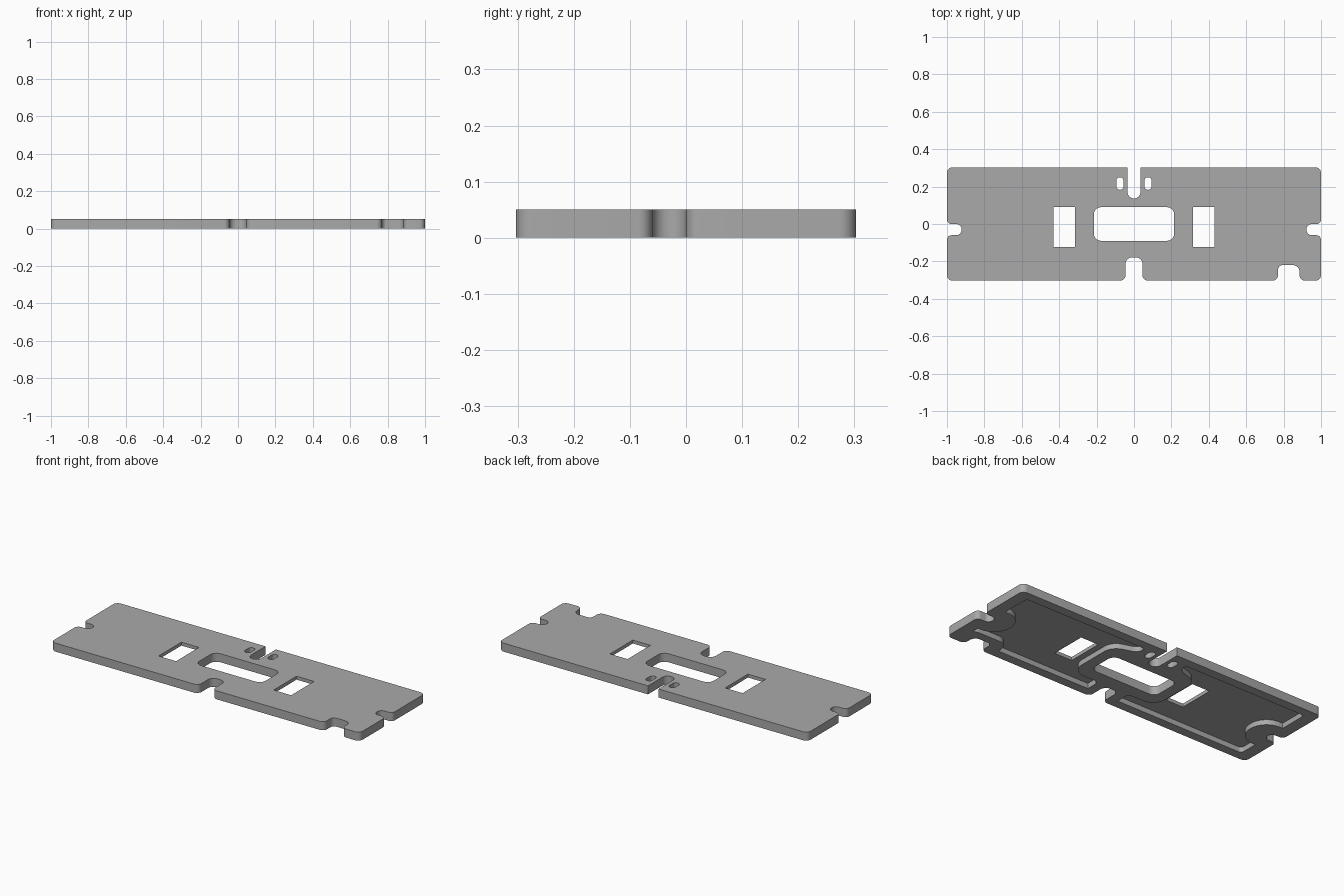
import bpy, bmesh, math
from mathutils import Vector

if "Cube" in bpy.data.objects:
    bpy.data.objects.remove(bpy.data.objects["Cube"])

TOP, FLOOR = 0.05, 0.03

grey = bpy.data.materials.new("plain grey")
grey.use_nodes = True
grey.diffuse_color = (0.4, 0.4, 0.4, 1)
grey.node_tree.nodes["Principled BSDF"].inputs["Base Color"].default_value = (0.4, 0.4, 0.4, 1)


def rounded(points, steps=8):
    """Replace each (x, y, radius) corner by a tangent arc."""
    out = []
    for i, (x, y, r) in enumerate(points):
        p = Vector((x, y))
        if r == 0:
            out.append(p)
            continue
        a = (Vector(points[i - 1][:2]) - p).normalized()
        b = (Vector(points[(i + 1) % len(points)][:2]) - p).normalized()
        half = a.angle(b) / 2
        centre = p + (a + b).normalized() * (r / math.sin(half))
        start = p + a * (r / math.tan(half)) - centre
        end = p + b * (r / math.tan(half)) - centre
        turn = math.atan2(start.x * end.y - start.y * end.x, start.dot(end))
        for k in range(steps + 1):
            t = turn * k / steps
            out.append(centre + Vector((start.x * math.cos(t) - start.y * math.sin(t),
                                        start.x * math.sin(t) + start.y * math.cos(t))))
    return out


def prism(name, points, z0, z1):
    bm = bmesh.new()
    face = bm.faces.new([bm.verts.new((p.x, p.y, z0)) for p in rounded(points)])
    up = bmesh.ops.extrude_face_region(bm, geom=[face])["geom"]
    bmesh.ops.translate(bm, vec=(0, 0, z1 - z0),
                        verts=[v for v in up if isinstance(v, bmesh.types.BMVert)])
    bmesh.ops.remove_doubles(bm, verts=bm.verts, dist=1e-5)
    bmesh.ops.recalc_face_normals(bm, faces=bm.faces)
    mesh = bpy.data.meshes.new(name)
    bm.to_mesh(mesh)
    bm.free()
    mesh.materials.append(grey)
    obj = bpy.data.objects.new(name, mesh)
    bpy.context.collection.objects.link(obj)
    return obj


def box(x0, x1, y0, y1, r=0):
    return [(x0, y0, r), (x1, y0, r), (x1, y1, r), (x0, y1, r)]


def cut(target, cutter):
    """Subtract the cutter and discard it."""
    mod = target.modifiers.new("cut", "BOOLEAN")
    mod.operation, mod.solver, mod.object = "DIFFERENCE", "EXACT", cutter
    bpy.context.view_layer.objects.active = target
    bpy.ops.object.modifier_apply(modifier=mod.name)
    bpy.data.objects.remove(cutter)


# Plate outline, anticlockwise from the front left, with edge notches
def end_notch(s):
    pts = [(s, -0.06, 0.025), (s * 0.922, -0.06, 0.029),
           (s * 0.922, 0, 0.029), (s, 0, 0.025)]
    return pts if s > 0 else pts[::-1]


outline = [(-1, -0.303, 0.03),
           (-0.045, -0.303, 0.03), (-0.045, -0.178, 0.035),
           (0.045, -0.178, 0.035), (0.045, -0.303, 0.03),
           (0.77, -0.303, 0.03), (0.77, -0.22, 0.025),
           (0.885, -0.22, 0.035), (0.885, -0.303, 0.03),
           (1, -0.303, 0.03), *end_notch(1), (1, 0.303, 0.03),
           (0.034, 0.303, 0), (0.034, 0.137, 0.033),
           (-0.034, 0.137, 0.033), (-0.034, 0.303, 0),
           (-1, 0.303, 0.03), *end_notch(-1)]
plate = prism("plate", outline, 0, TOP)

# Through openings
cut(plate, prism("centre_opening", box(-0.215, 0.215, -0.09, 0.09, 0.04), -0.1, 0.1))
for s in (-1, 1):
    cx = s * 0.373
    cut(plate, prism("window", box(cx - 0.057, cx + 0.057, -0.122, 0.09), -0.1, 0.1))
    cx = s * 0.075
    cut(plate, prism("small_slot", box(cx - 0.019, cx + 0.019, 0.183, 0.25, 0.0185), -0.1, 0.1))

# Underside pocket, leaving a rim, a centre web and pads round the notches
pocket = prism("pocket", box(-0.93, 0.93, -0.25, 0.25, 0.02), -0.02, FLOOR)
half_web = [(0.1, -0.4, 0), (0.1, -0.165, 0.03), (0.28, -0.165, 0.08),
            (0.28, 0.155, 0.08), (0.14, 0.2, 0.04), (0.14, 0.4, 0)]
web = half_web + [(-x, y, r) for x, y, r in reversed(half_web)]
cut(pocket, prism("centre_web", web, -0.1, 0.1))
for s in (-1, 1):
    cx = s * 0.93
    cut(pocket, prism("end_pad", box(cx - 0.125, cx + 0.125, -0.14, 0.08, 0.105), -0.1, 0.1))
cut(pocket, prism("notch_pad", box(0.7, 0.955, -0.4, -0.17, 0.06), -0.1, 0.1))
cut(plate, pocket)

# Crisp edges with smooth rounded corners
bpy.ops.object.select_all(action="DESELECT")
plate.select_set(True)
bpy.context.view_layer.objects.active = plate
bpy.ops.object.shade_smooth_by_angle(angle=math.radians(30))
